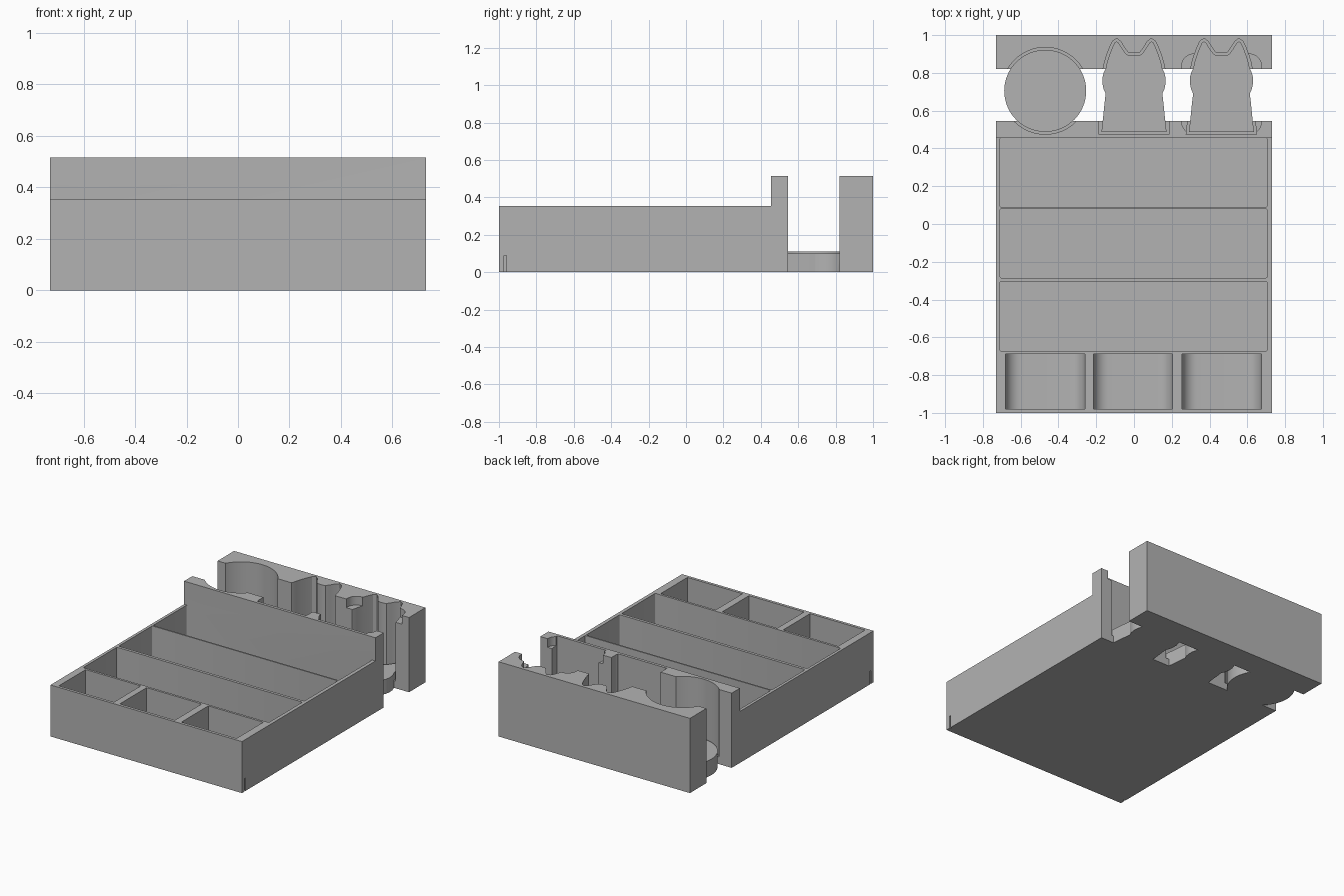
import bpy, bmesh, math

if "Cube" in bpy.data.objects:
    bpy.data.objects.remove(bpy.data.objects["Cube"])

grey = bpy.data.materials.new("plain grey")
grey.diffuse_color = (0.45, 0.45, 0.45, 1)
grey.use_nodes = True
grey.node_tree.nodes["Principled BSDF"].inputs["Base Color"].default_value = grey.diffuse_color


def prism(name, pts, lo, hi, axis="z"):
    """Extrude a 2D outline along z (points are x, y) or along x / y."""
    place = {"z": lambda a, b, t: (a, b, t),
             "x": lambda a, b, t: (t, a, b),
             "y": lambda a, b, t: (a, t, b)}[axis]
    bm = bmesh.new()
    low = [bm.verts.new(place(a, b, lo)) for a, b in pts]
    high = [bm.verts.new(place(a, b, hi)) for a, b in pts]
    bm.faces.new(low)
    bm.faces.new(high)
    n = len(pts)
    for i in range(n):
        j = (i + 1) % n
        bm.faces.new((low[i], low[j], high[j], high[i]))
    bmesh.ops.recalc_face_normals(bm, faces=bm.faces)
    mesh = bpy.data.meshes.new(name)
    bm.to_mesh(mesh)
    bm.free()
    mesh.materials.append(grey)
    ob = bpy.data.objects.new(name, mesh)
    bpy.context.collection.objects.link(ob)
    return ob


def rounded(x0, x1, y0, y1, r, r_top=None, steps=8):
    """Rectangle outline with rounded lower corners and rounded upper corners."""
    rt = r if r_top is None else r_top
    pts = []
    for cx, cy, rad, a0 in ((x1 - rt, y1 - rt, rt, 0), (x0 + rt, y1 - rt, rt, 90),
                            (x0 + r, y0 + r, r, 180), (x1 - r, y0 + r, r, 270)):
        if rad == 0:
            pts.append((cx, cy))
            continue
        for i in range(steps + 1):
            a = math.radians(a0 + 90 * i / steps)
            pts.append((cx + rad * math.cos(a), cy + rad * math.sin(a)))
    return pts


def circle(cx, cy, r, n=64):
    return [(cx + r * math.cos(2 * math.pi * i / n),
             cy + r * math.sin(2 * math.pi * i / n)) for i in range(n)]


def grow(pts, d):
    """Offset a counter-clockwise outline outwards by d."""
    out = []
    for i, (x, y) in enumerate(pts):
        (ax, ay), (bx, by) = pts[i - 1], pts[(i + 1) % len(pts)]
        l1, l2 = math.hypot(x - ax, y - ay), math.hypot(bx - x, by - y)
        n1 = ((y - ay) / l1, (ax - x) / l1)
        n2 = ((by - y) / l2, (x - bx) / l2)
        k = d / max(0.4, 1 + n1[0] * n2[0] + n1[1] * n2[1])
        out.append((x + k * (n1[0] + n2[0]), y + k * (n1[1] + n2[1])))
    return out


def combine(target, other, operation):
    bpy.context.view_layer.objects.active = target
    mod = target.modifiers.new(operation.lower(), "BOOLEAN")
    mod.operation, mod.object, mod.solver = operation, other, "EXACT"
    bpy.ops.object.modifier_apply(modifier=mod.name)
    bpy.data.objects.remove(other, do_unlink=True)


# Front tray body with the taller rear step
W = 0.73
tray = prism("organizer_tray", [(-1, 0), (0.545, 0), (0.545, 0.515), (0.455, 0.515),
                                (0.455, 0.355), (-1, 0.355)], -W, W, "x")

# Three long compartments
for y0, y1 in ((0.09, 0.455), (-0.285, 0.08), (-0.672, -0.305)):
    combine(tray, prism("long_cut", rounded(-0.71, 0.705, y0, y1, 0.008, steps=3),
                        0.03, 0.6), "DIFFERENCE")

# Three small scooped compartments along the front
for x0 in (-0.68, -0.215, 0.255):
    combine(tray, prism("scoop_cut", rounded(x0, x0 + 0.42, 0.03, 0.6, 0.08, 0),
                        -0.98, -0.688, "y"), "DIFFERENCE")

# Small latch slots low on both sides
for s in (-1, 1):
    combine(tray, prism("slot_cut", [(-0.972, -0.1), (-0.96, -0.1),
                                     (-0.96, 0.09), (-0.972, 0.09)],
                        s * W - 0.01, s * W + 0.01, "x"), "DIFFERENCE")

# Rear wall
combine(tray, prism("rear_wall", [(-W, 0.82), (W, 0.82), (W, 1), (-W, 1)],
                    0, 0.515), "UNION")

# Eared figure outline: right half from base to the dip between the ears
half = [(0.172, 0.488), (0.163, 0.57), (0.156, 0.64), (0.15, 0.69), (0.161, 0.715),
        (0.167, 0.745), (0.166, 0.78), (0.159, 0.805), (0.149, 0.825), (0.143, 0.855),
        (0.132, 0.89), (0.115, 0.935), (0.103, 0.96), (0.092, 0.967), (0.08, 0.957),
        (0.06, 0.925), (0.04, 0.898), (0.018, 0.891)]
figure = half + [(-x, y) for x, y in reversed(half)]


def shifted(cx):
    return [(x + cx, y) for x, y in figure]


# Holder pockets with a little clearance, then the raised floors inside them
floors = ((circle(-0.47, 0.705, 0.217), 0.11),
          (shifted(0.0), 0.10), (shifted(0.463), 0.10))
for outline, top in floors:
    combine(tray, prism("pocket_cut", grow(outline, 0.013), 0.05, 0.6), "DIFFERENCE")

# Wider rounded base slots of the eared pockets
combine(tray, prism("base_cut", rounded(-0.188, 0.188, 0.477, 0.56, 0.02, 0),
                    0.05, 0.6), "DIFFERENCE")

# Shallow rounded rest around the last pocket
combine(tray, prism("rest_cut", rounded(0.252, 0.675, 0.477, 0.9, 0.065),
                    0.455, 0.6), "DIFFERENCE")

for outline, top in floors:
    combine(tray, prism("pocket_floor", outline, 0, top), "UNION")

# Smooth the curved walls, keep the edges sharp
bpy.ops.object.select_all(action="DESELECT")
tray.select_set(True)
bpy.context.view_layer.objects.active = tray
bpy.ops.object.shade_smooth_by_angle(angle=math.radians(25))
